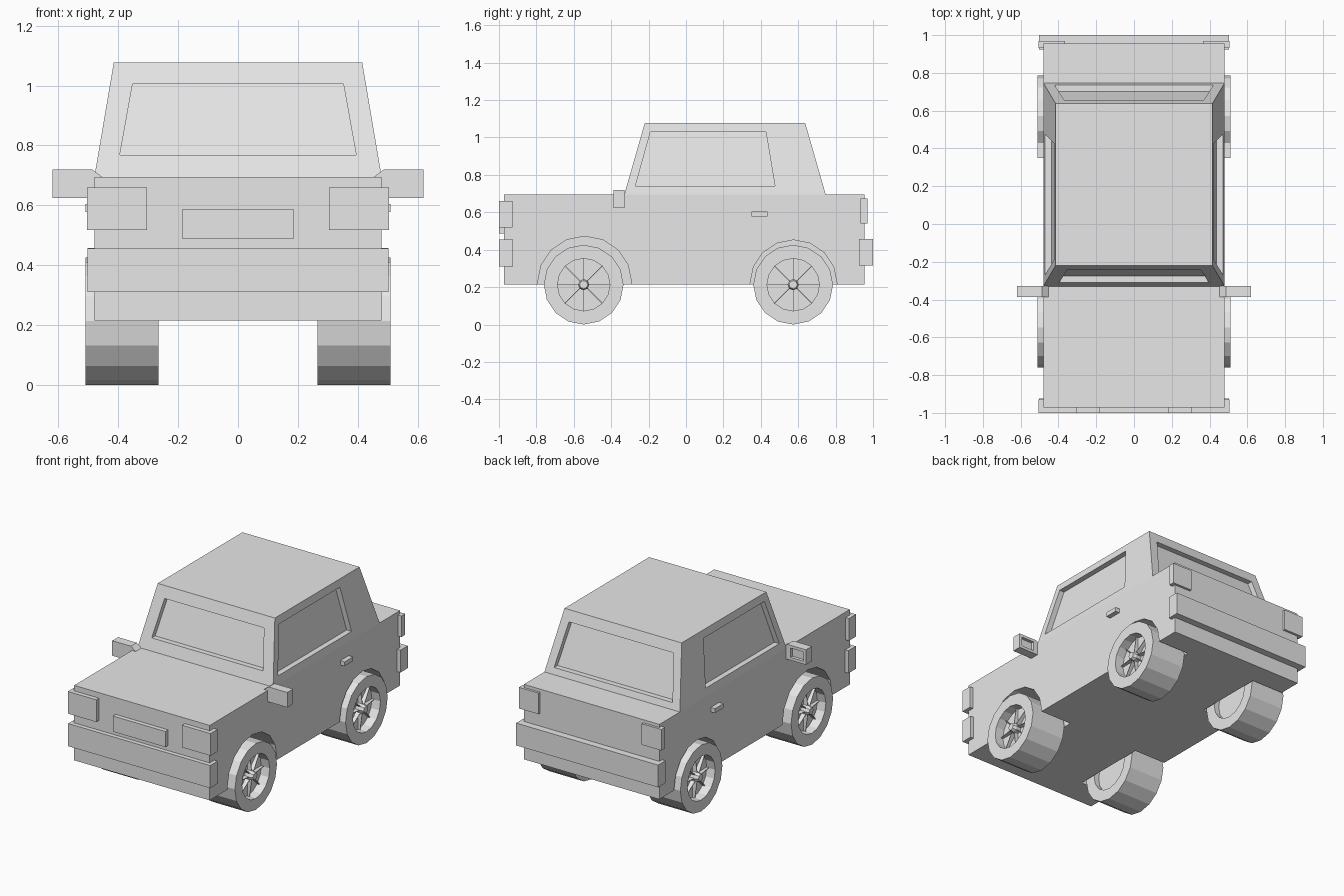
import bpy, bmesh, math

if "Cube" in bpy.data.objects:
    bpy.data.objects.remove(bpy.data.objects["Cube"])

GREY = bpy.data.materials.new("plain_grey")
GREY.diffuse_color = (0.8, 0.8, 0.8, 1)
GREY.use_nodes = True
GREY.node_tree.nodes["Principled BSDF"].inputs["Base Color"].default_value = GREY.diffuse_color


def finish(name, bm):
    bmesh.ops.remove_doubles(bm, verts=bm.verts, dist=1e-5)
    bmesh.ops.recalc_face_normals(bm, faces=bm.faces)
    mesh = bpy.data.meshes.new(name)
    bm.to_mesh(mesh)
    bm.free()
    mesh.materials.append(GREY)
    ob = bpy.data.objects.new(name, mesh)
    bpy.context.collection.objects.link(ob)
    return ob


def prism(name, ring_a, ring_b):
    """Solid between two matching rings of points."""
    bm = bmesh.new()
    a = [bm.verts.new(p) for p in ring_a]
    b = [bm.verts.new(p) for p in ring_b]
    n = len(a)
    bm.faces.new(a)
    bm.faces.new(b)
    for i in range(n):
        j = (i + 1) % n
        bm.faces.new((a[i], a[j], b[j], b[i]))
    return finish(name, bm)


def box(name, x0, x1, y0, y1, z0, z1):
    ring = [(x0, y0), (x1, y0), (x1, y1), (x0, y1)]
    return prism(name, [(x, y, z0) for x, y in ring], [(x, y, z1) for x, y in ring])


def lathe(name, profile, cy, cz, side, n=16):
    """Turn (x, radius) points around a sideways axle."""
    bm = bmesh.new()
    rings = []
    for k in range(n):
        t = 2 * math.pi * k / n
        rings.append([bm.verts.new((side * x, cy + r * math.cos(t), cz + r * math.sin(t)))
                      for x, r in profile])
    for k in range(n):
        a, b = rings[k], rings[(k + 1) % n]
        for i in range(len(profile) - 1):
            bm.faces.new((a[i], a[i + 1], b[i + 1], b[i]))
    bmesh.ops.remove_doubles(bm, verts=bm.verts, dist=1e-5)
    return finish(name, bm)


def cut(ob, cutter):
    mod = ob.modifiers.new("cut", 'BOOLEAN')
    mod.operation = 'DIFFERENCE'
    mod.solver = 'EXACT'
    mod.object = cutter
    bpy.context.view_layer.objects.active = ob
    bpy.ops.object.modifier_apply(modifier=mod.name)
    bpy.data.objects.remove(cutter)


# Lower body with wheel arches
body = box("body", -0.48, 0.48, -0.972, 0.955, 0.215, 0.695)
for cy, r in ((-0.542, 0.252), (0.575, 0.232)):
    for s in (-1, 1):
        cut(body, lathe("arch_cutter", [(0.6, 0), (0.6, r), (0.255, r), (0.255, 0)], cy, 0.22, s))

# Cabin with recessed windows
Z0, Z1 = 0.695, 1.078
cabin = prism("cabin",
              [(-0.48, -0.33, Z0), (0.48, -0.33, Z0), (0.48, 0.747, Z0), (-0.48, 0.747, Z0)],
              [(-0.415, -0.22, Z1), (0.415, -0.22, Z1), (0.415, 0.637, Z1), (-0.415, 0.637, Z1)])


def slope(z):
    return (z - Z0) / (Z1 - Z0)


def end_window(sign, start, pts):
    def ring(off):
        return [(x, sign * (start - 0.11 * slope(z) + off), z) for x, z in pts]
    cut(cabin, prism("window_cutter", ring(-0.035), ring(0.05)))


def side_window(sign, pts):
    def ring(off):
        return [(sign * (0.48 - 0.065 * slope(z) + off), y, z) for y, z in pts]
    cut(cabin, prism("window_cutter", ring(-0.035), ring(0.05)))


end_window(-1, 0.33, [(-0.395, 0.768), (0.395, 0.768), (0.352, 1.006), (-0.352, 1.006)])
end_window(1, 0.747, [(-0.42, 0.735), (0.42, 0.735), (0.37, 1.01), (-0.37, 1.01)])
for s in (-1, 1):
    side_window(s, [(-0.27, 0.742), (0.475, 0.742), (0.427, 1.03), (-0.19, 1.03)])

# Bumpers and front plate
box("front_bumper", -0.503, 0.503, -1.0, -0.925, 0.31, 0.455)
box("rear_bumper", -0.503, 0.503, 0.925, 1.0, 0.315, 0.458)
box("front_plate", -0.186, 0.186, -1.0, -0.96, 0.488, 0.588)

for s, tag in ((-1, "left"), (1, "right")):
    # Lights and door handle
    box(tag + "_headlight", s * 0.304, s * 0.505, -1.0, -0.928, 0.518, 0.66)
    box(tag + "_tail_light", s * 0.365, s * 0.505, 0.932, 0.97, 0.54, 0.675)
    box(tag + "_door_handle", s * 0.47, s * 0.51, 0.35, 0.435, 0.577, 0.605)

    # Wing mirror with recessed glass facing backwards
    outline = [(0.447, 0.69), (0.488, 0.72), (0.62, 0.72), (0.62, 0.624), (0.47, 0.624)]
    mirror = prism(tag + "_mirror", [(s * x, -0.387, z) for x, z in outline],
                   [(s * x, -0.328, z) for x, z in outline])
    cut(mirror, box("mirror_cutter", s * 0.51, s * 0.603, -0.348, -0.3, 0.642, 0.702))

    # Wheels: tyre with dished sides, hub and eight thin spokes
    for cy, end in ((-0.547, "front"), (0.573, "rear")):
        cz = 0.213
        name = f"{tag}_{end}_"
        lathe(name + "tyre", [(0.45, 0), (0.45, 0.14), (0.51, 0.14), (0.51, 0.213),
                              (0.265, 0.213), (0.265, 0.14), (0.30, 0.14), (0.30, 0)], cy, cz, s)
        lathe(name + "hub", [(0.44, 0), (0.44, 0.03), (0.485, 0.03), (0.505, 0.022),
                             (0.505, 0)], cy, cz, s, 8)
        for k in range(8):
            c, d = math.cos(k * math.pi / 4), math.sin(k * math.pi / 4)
            fin = [(0.445, 0.02), (0.445, 0.14), (0.465, 0.14), (0.482, 0.02)]
            sides = [[(s * x, cy + r * c - w * d, cz + r * d + w * c) for x, r in fin]
                     for w in (-0.002, 0.002)]
            prism(f"{name}spoke_{k}", *sides)
